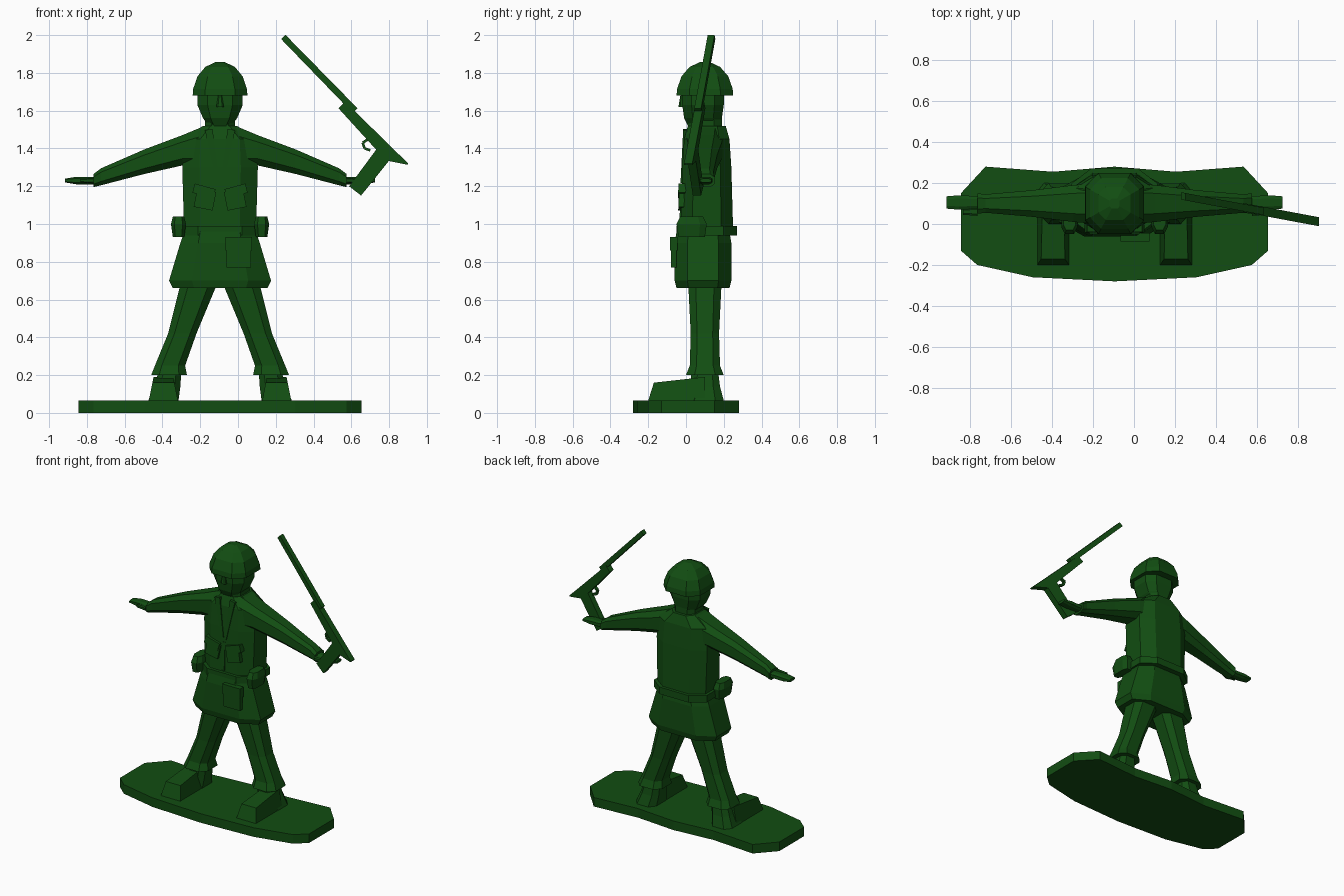
import bpy, bmesh
from math import sin, cos
from mathutils import Vector

if "Cube" in bpy.data.objects:
    bpy.data.objects.remove(bpy.data.objects["Cube"])

green = bpy.data.materials.new("dark green plastic")
green.use_nodes = True
plastic_color = (.006, .075, .006, 1)
green.diffuse_color = plastic_color
shader = green.node_tree.nodes["Principled BSDF"]
shader.inputs["Base Color"].default_value = plastic_color

FIGURE_CENTER = -.095
BASE_TOP = .065


def loft(name, rings, mirrored=False, origin=FIGURE_CENTER):
    """Skin a sequence of point rings, cap both ends, optionally mirror across the figure."""
    bm = bmesh.new()
    rows = [[bm.verts.new(point) for point in ring] for ring in rings]
    for lower, upper in zip(rows, rows[1:]):
        for index in range(len(lower)):
            previous = index - 1
            bm.faces.new((lower[previous], lower[index], upper[index], upper[previous]))
    bm.faces.new(rows[0])
    bm.faces.new(rows[-1])
    bmesh.ops.recalc_face_normals(bm, faces=bm.faces)
    mesh = bpy.data.meshes.new(name)
    bm.to_mesh(mesh)
    bm.free()
    mesh.materials.append(green)
    part = bpy.data.objects.new(name, mesh)
    part.location.x = origin
    bpy.context.collection.objects.link(part)
    if mirrored:
        part.modifiers.new("other side", "MIRROR").use_mirror_merge = False
    return part


def octagon(center, side_axis, depth_axis, flat=.55):
    """Eight-sided cross-section with chamfered corners."""
    quarter = [(1, flat), (flat, 1), (-flat, 1), (-1, flat)]
    opposite = [(-across, -along) for across, along in quarter]
    return [Vector(center) + Vector(side_axis) * across + Vector(depth_axis) * along
            for across, along in quarter + opposite]


def column(name, depth, levels, mirrored=False):
    """Stack octagons upward; each level is height, half width, half depth and optional offset."""
    rings = [octagon((sum(offset), depth, height), (half_width, 0, 0), (0, half_depth, 0))
             for height, half_width, half_depth, *offset in levels]
    return loft(name, rings, mirrored)


def limb(name, depth, sections):
    """Octagons along x; each section is reach, height, half height and half depth."""
    rings = [octagon((reach, depth, height), (0, half_depth, 0), (0, 0, half_height))
             for reach, height, half_height, half_depth in sections]
    return loft(name, rings, mirrored=True)


def beam(name, start, end, start_width, end_width, depth_rule, thickness, **options):
    """Tapered flat bar between two (x, z) points, lying on the surface given by depth_rule."""
    start, end = Vector(start), Vector(end)
    normal = (end - start).orthogonal().normalized()
    outline = [start + normal * start_width, start - normal * start_width,
               end - normal * end_width, end + normal * end_width]
    rings = [[(point.x, depth_rule(point) + shift, point.y) for point in outline]
             for shift in (-thickness, thickness)]
    return loft(name, rings, **options)


# Base slab, symmetric about the figure
half_outline = [(0, -.28), (.4, -.26), (.67, -.2), (.75, -.13),
                (.75, .15), (.63, .28), (.3, .255), (0, .28)]
other_half = [(-x, y) for x, y in reversed(half_outline[1:-1])]
loft("base", [[(x, y, height) for x, y in half_outline + other_half]
              for height in (0, BASE_TOP)])

# Jacket, skirt and belt
column("jacket", .11, [(.95, .19, .14), (1.3, .2, .13), (1.45, .19, .12), (1.52, .09, .1)])
column("jacket_skirt", .09, [(.66, .25, .14), (.7, .27, .15), (.9, .21, .15), (.96, .19, .14)])
column("belt", .11, [(.94, .21, .16), (.99, .21, .16)])
column("belt_pouches", .03, [(.93, .03, .07, .22), (1, .04, .08, .22), (1.04, .03, .06, .22)],
       mirrored=True)

# Neck, head and domed helmet
column("neck", .1, [(1.5, .08, .09), (1.6, .08, .09)])
column("head", .09, [(1.52, .06, .08), (1.56, .09, .1), (1.63, .12, .11), (1.7, .12, .11)])
column("nose", -.02, [(1.62, .02, .02), (1.68, .01, .01)])
column("helmet", .1, [(1.68 + .18 * sin(angle), .145 * cos(angle), .15 * cos(angle))
                      for angle in (0, .2, .6, 1, 1.4)])

# Arms, hands and thumbs
limb("arms", .1, [(.08, 1.41, .11, .1), (.2, 1.39, .08, .09), (.4, 1.33, .065, .065),
                  (.63, 1.25, .045, .045), (.67, 1.23, .035, .05)])
limb("hands", .105, [(.64, 1.23, .02, .03), (.76, 1.23, .02, .035), (.82, 1.23, .01, .03)])
limb("thumbs", .06, [(.67, 1.23, .015, .02), (.74, 1.23, .01, .015)])

# Trouser legs flaring at the hem
column("legs", .1, [(.72, .1, .09, .1), (.42, .075, .075, .2), (.25, .08, .08, .265),
                    (.2, .095, .1, .27)], mirrored=True)

# Boots: shaft, and a foot profile pinched toward the top
column("boot_shafts", .1, [(BASE_TOP, .08, .1, .3), (.14, .07, .08, .28), (.22, .06, .07, .265)],
       mirrored=True)
foot_profile = [(-.2, BASE_TOP), (-.17, .16), (.1, .19), (.1, BASE_TOP)]
loft("boot_feet", [[(.3 + side * (.09 - height * .2), y, height) for y, height in foot_profile]
                   for side in (-1, 1)], mirrored=True)


# Raised details on the jacket front
def chest_surface(point):
    return -.03 + (point.y - 1) * .05


def skirt_surface(point):
    return -.065


beam("lapels", (.01, 1.22), (.06, 1.5), .01, .02, chest_surface, .01, mirrored=True)
beam("chest_pockets", (.03, 1.12), (.13, 1.14), .05, .05, chest_surface, .015, mirrored=True)
beam("pocket_flaps", (.03, 1.16), (.14, 1.19), .025, .025, chest_surface, .02, mirrored=True)
beam("button_strip", (0, 1), (0, 1.2), .01, .01, chest_surface, .006)
beam("skirt_pocket", (.1, .77), (.1, .9), .065, .065, skirt_surface, .015)
beam("skirt_pocket_flap", (.1, .86), (.1, .93), .07, .07, skirt_surface, .02)


# Rifle in the left hand, its butt swung toward the front
def rifle_plane(point):
    return .18 - point.x * .187


def rifle_part(name, start, end, start_width, end_width, thickness=.022):
    return beam(name, start, end, start_width, end_width, rifle_plane, thickness, origin=0)


rifle_part("rifle_barrel", (.24, 1.99), (.62, 1.6), .016, .018, thickness=.018)
rifle_part("rifle_body", (.55, 1.63), (.8, 1.37), .025, .035)
rifle_part("rifle_butt_tip", (.76, 1.39), (.9, 1.317), .05, .004)
rifle_part("rifle_stock", (.62, 1.175), (.77, 1.37), .04, .045)
guard_path = [(.69, 1.45), (.66, 1.43), (.67, 1.4), (.7, 1.39)]
for guard_start, guard_end in zip(guard_path, guard_path[1:]):
    rifle_part("trigger_guard", guard_start, guard_end, .007, .007, thickness=.01)
